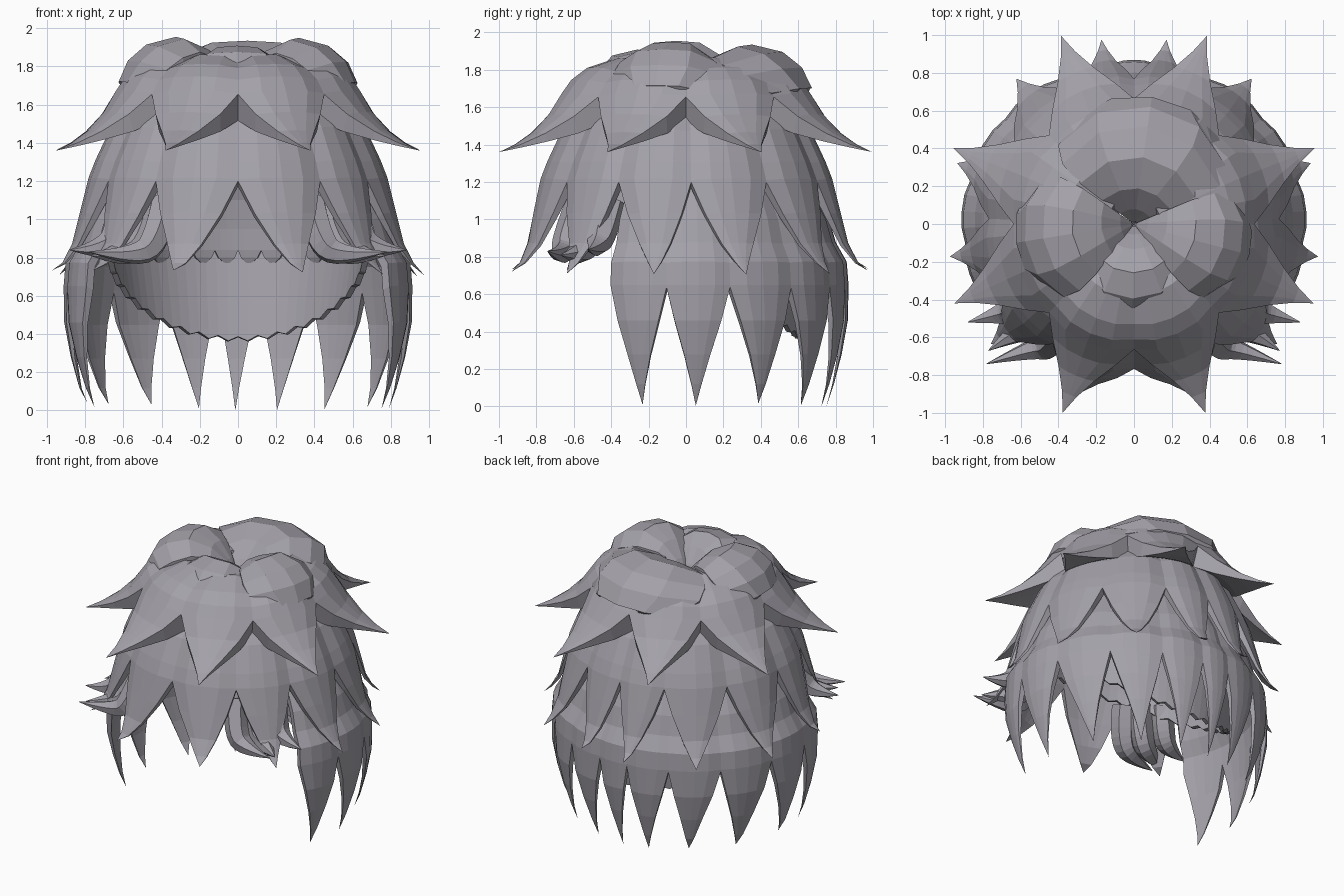
import bpy, bmesh, math, random
from mathutils import Vector

random.seed(4)
cube = bpy.data.objects.get("Cube")
if cube:
    bpy.data.objects.remove(cube, do_unlink=True)

hair = bpy.data.materials.new("ash grey hair")
hair.use_nodes = True
tone = (0.37, 0.355, 0.395, 1)
hair.diffuse_color = tone
hair.node_tree.nodes["Principled BSDF"].inputs["Base Color"].default_value = tone


def polar(angle, r, z, sx=1, sy=1):
    """Angle in degrees, zero at the front and growing to the model's left."""
    a = math.radians(angle)
    return Vector((r * math.sin(a) * sx, -r * math.cos(a) * sy, z))


def finish(bm, name):
    bmesh.ops.remove_doubles(bm, verts=bm.verts, dist=0.002)
    bmesh.ops.recalc_face_normals(bm, faces=bm.faces)
    mesh = bpy.data.meshes.new(name)
    bm.to_mesh(mesh)
    bm.free()
    mesh.materials.append(hair)
    obj = bpy.data.objects.new(name, mesh)
    bpy.context.collection.objects.link(obj)
    return obj


def add_lock(bm, lo, tip, hi, rows, ridge, inset, drop, sx=1, sy=1, side=1):
    """Solid lock following rows of (radius, height, width share)."""
    cols = [-1, -0.5, 0, 0.5, 1]
    loops = []
    for i, (r, z, w) in enumerate(rows):
        a, b = rows[max(i - 1, 0)], rows[min(i + 1, len(rows) - 1)]
        n = Vector((a[1] - b[1], b[0] - a[0])).normalized()
        c = tip + ((lo + hi) / 2 - tip) * w
        span = (hi - lo) / 2 * w * 1.02
        bulge = ridge * w * min(1, r / 0.3)
        under = max(0, r - inset * w)
        loop = [polar((c + u * span) * side, r + n.x * bulge * (1 - abs(u) ** 3),
                      z + n.y * bulge * (1 - abs(u) ** 3), sx, sy) for u in cols]
        loop += [polar((c + u * span) * side, under, z - drop * w, sx, sy)
                 for u in reversed(cols)]
        loops.append([bm.verts.new(p) for p in loop])
    count = len(loops[0])
    for a, b in zip(loops, loops[1:]):
        for k in range(count):
            m = (k + 1) % count
            bm.faces.new((a[k], a[m], b[m], b[k]))
    bm.faces.new(loops[0])
    bm.faces.new(loops[-1])


def layer(name, bounds, tips, rows, ridge, inset, drop, sx=1, sy=1, wobble=0.0):
    """Mirrored ring of locks joined above their notches."""
    bm = bmesh.new()
    for side in (1, -1):
        for lo, hi, tip in zip(bounds, bounds[1:], tips):
            r, z, w = rows[-1]
            end = (r, z + random.uniform(0, wobble), w)
            add_lock(bm, lo, tip, hi, rows[:-1] + [end], ridge, inset, drop, sx, sy, side)
    return finish(bm, name)


# Long back and side locks
long_rows = [(0.68, 1.2, 1), (0.79, 1.0, 1), (0.83, 0.87, 1), (0.89, 0.77, 1),
             (0.9, 0.65, 1), (0.9, 0.46, 0.72), (0.87, 0.28, 0.42),
             (0.83, 0.12, 0.17), (0.79, 0.0, 0.0)]
layer("long_locks", [62, 83, 106, 131, 154, 173], [72, 94, 121, 145, 165],
      long_rows, 0.015, 0.04, 0.02, 1, 0.95, 0.04)
bm = bmesh.new()
add_lock(bm, 173, 181, 187, long_rows, 0.015, 0.04, 0.02, 1, 0.95)
finish(bm, "back_lock")

# Middle ring of flared locks
layer("middle_locks", [0, 34, 62, 92, 124, 156, 180], [20, 50, 80, 109, 141, 170],
      [(0.3, 1.8, 1), (0.5, 1.67, 1), (0.65, 1.47, 1), (0.73, 1.3, 1), (0.765, 1.21, 1),
       (0.82, 1.03, 0.68), (0.87, 0.87, 0.36), (0.93, 0.77, 0.14), (0.99, 0.7, 0)],
      0.025, 0.04, 0.03, 1, 1, 0.04)

# Upper ring of wide spikes with broad undersides
layer("upper_spikes", [0, 45, 90, 135, 180], [21.5, 67, 112, 158],
      [(0.15, 1.8, 1), (0.38, 1.84, 1), (0.53, 1.79, 1), (0.61, 1.73, 1),
       (0.66, 1.66, 1), (0.75, 1.55, 0.64), (0.86, 1.46, 0.31), (0.97, 1.4, 0.11),
       (1.075, 1.36, 0)], 0.025, 0.05, 0.14, 0.96, 1)

# Crown tufts folding into a central whorl
bm = bmesh.new()
for lo, hi, lift, reach in ((-48, 46, -0.03, 0.76), (38, 112, 0.0, 0.97),
                            (112, 232, -0.015, 1.05), (236, 322, 0.005, 0.97)):
    tuft = [(0.02, 1.7, 1), (0.09, 1.77, 1), (0.2, 1.84, 1), (0.34, 1.87, 1),
            (0.47, 1.84, 0.95), (0.55, 1.78, 0.85), (0.61, 1.69, 0.6)]
    add_lock(bm, lo, (lo + hi) / 2, hi, [(r * reach, z + lift, w) for r, z, w in tuft],
             0.08, 0.02, 0.08)
finish(bm, "crown_tufts")

# Inner cap with a ragged lower edge, low at the nape and high at the brow
bm = bmesh.new()
steps, levels = 72, 9
grid = []
for i in range(steps):
    angle = 360 * i / steps
    low = 0.77 + 0.4 * math.cos(math.radians(angle)) + 0.012 * (-1) ** i
    column = []
    for k in range(levels + 1):
        t = k / levels
        z = 1.74 + (low - 1.74) * t
        dome = math.sqrt(max(0.0, 1 - ((z - 0.9) / 0.86) ** 2))
        r = 0.7 * dome if z > 0.9 else 0.7 - 0.16 * (0.9 - z)
        column.append(bm.verts.new(polar(angle, r, z)))
    grid.append(column)
for i in range(steps):
    a, b = grid[i], grid[(i + 1) % steps]
    for k in range(levels):
        bm.faces.new((a[k], a[k + 1], b[k + 1], b[k]))
cap = finish(bm, "inner_cap")
thick = cap.modifiers.new("thickness", "SOLIDIFY")
thick.thickness = 0.03

# Scalloped lining inside the back of the cap
layer("inner_lining", [124, 135, 147, 158, 169, 180], [130, 141, 152, 164, 175],
      [(0.57, 1.3, 1), (0.63, 1.1, 1), (0.65, 0.95, 1), (0.655, 0.84, 1),
       (0.655, 0.8, 0.7), (0.655, 0.77, 0.2)], 0.01, 0.025, 0)


def sweep_lock(name, points, radii):
    """Tapered curl along a smooth path."""
    data = bpy.data.curves.new(name, "CURVE")
    data.dimensions = "3D"
    data.bevel_depth = 1
    data.bevel_resolution = 1
    data.resolution_u = 4
    data.use_fill_caps = True
    spline = data.splines.new("NURBS")
    spline.points.add(len(points) - 1)
    for p, co, r in zip(spline.points, points, radii):
        p.co = (*co, 1)
        p.radius = r
    spline.use_endpoint_u = True
    spline.order_u = 3
    data.materials.append(hair)
    obj = bpy.data.objects.new(name, data)
    bpy.context.collection.objects.link(obj)
    bpy.ops.object.select_all(action="DESELECT")
    obj.select_set(True)
    bpy.context.view_layer.objects.active = obj
    bpy.ops.object.convert(target="MESH")
    for poly in obj.data.polygons:
        poly.use_smooth = False


# Temple curls flicking outward
for side, word in ((1, "left"), (-1, "right")):
    for label, path in (
            ("front", ((0.38, -0.56, 1.1), (0.42, -0.64, 0.88), (0.54, -0.66, 0.8), (0.78, -0.74, 0.83))),
            ("middle", ((0.45, -0.48, 1.1), (0.5, -0.53, 0.86), (0.64, -0.58, 0.81), (0.77, -0.67, 0.81))),
            ("rear", ((0.58, -0.4, 1.1), (0.62, -0.45, 0.92), (0.72, -0.48, 0.84), (0.88, -0.52, 0.84)))):
        sweep_lock(f"{word}_{label}_curl", [(x * side, y, z) for x, y, z in path],
                   (0.08, 0.085, 0.055, 0.002))
